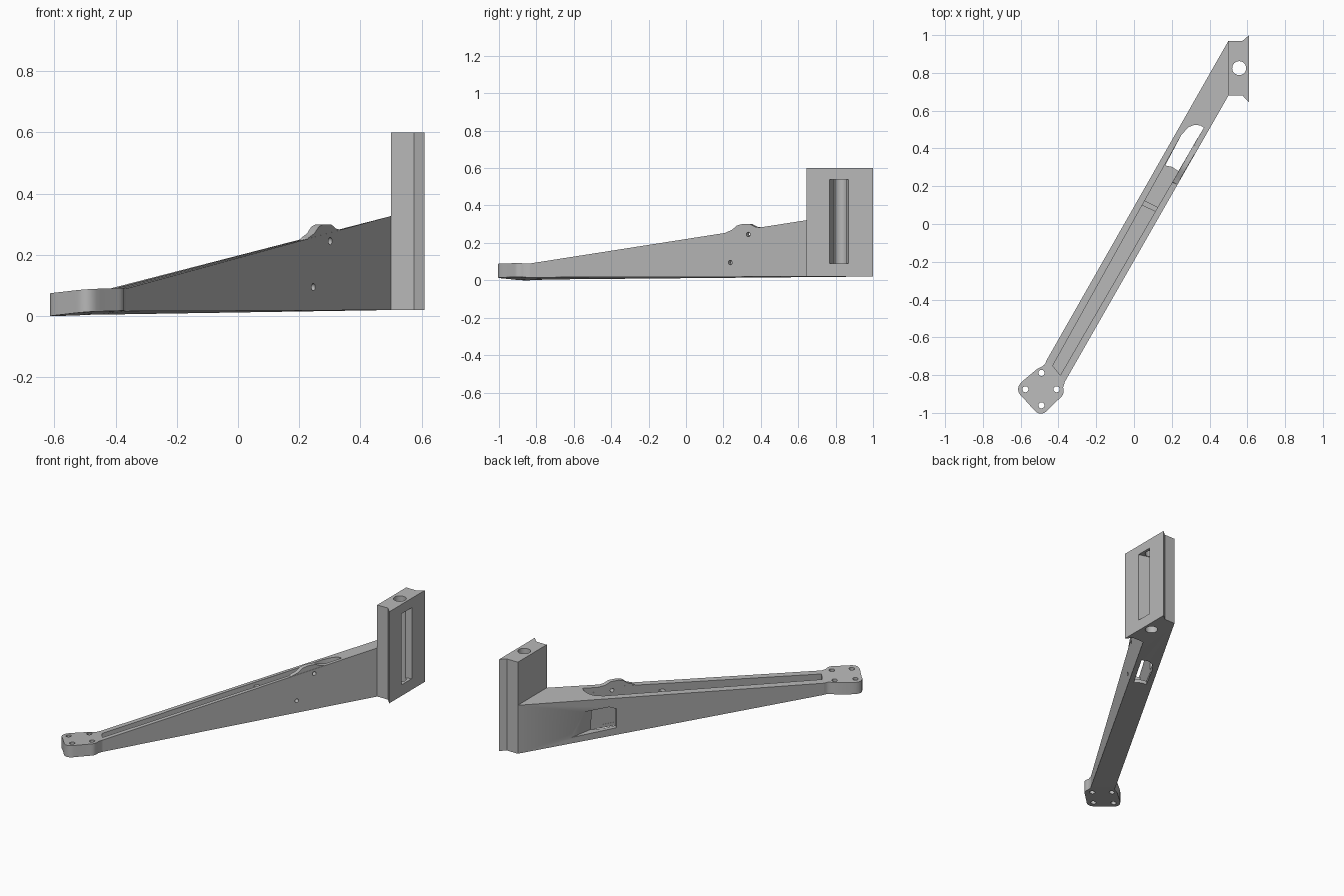
import bpy, bmesh
from math import sin, cos, pi
from mathutils import Vector

old = bpy.data.objects.get("Cube")
if old:
    bpy.data.objects.remove(old, do_unlink=True)

gray = bpy.data.materials.new("plain gray")
gray.use_nodes = True
COLOR = (0.48, 0.48, 0.48, 1)
gray.diffuse_color = COLOR
gray.node_tree.nodes["Principled BSDF"].inputs["Base Color"].default_value = COLOR

SLOPE = 1.755                                # arm direction in plan
ACROSS = Vector((SLOPE, -1, 0)).normalized() # points out of the right wall


def loft(name, ring_a, ring_b):
    """Closed solid between two matching rings of points."""
    bm = bmesh.new()
    a = [bm.verts.new(p) for p in ring_a]
    b = [bm.verts.new(p) for p in ring_b]
    bm.faces.new(a[::-1])
    bm.faces.new(b)
    for i in range(len(a)):
        j = (i + 1) % len(a)
        bm.faces.new((a[i], a[j], b[j], b[i]))
    bmesh.ops.recalc_face_normals(bm, faces=bm.faces)
    mesh = bpy.data.meshes.new(name)
    bm.to_mesh(mesh)
    bm.free()
    mesh.materials.append(gray)
    obj = bpy.data.objects.new(name, mesh)
    bpy.context.collection.objects.link(obj)
    return obj


def plan(name, outline, low, high):
    """Vertical prism; low and high are heights or functions of x, y."""
    def at(z, p):
        return (p[0], p[1], z(*p) if callable(z) else z)
    return loft(name, [at(low, p) for p in outline], [at(high, p) for p in outline])


def circle(x, y, r, n=24):
    return [(x + r * cos(2 * pi * i / n), y + r * sin(2 * pi * i / n)) for i in range(n)]


def rounded(corner, before, after, steps=7):
    """Curve from before to after, pulled toward corner."""
    a, c, b = Vector(before), Vector(corner), Vector(after)
    out = []
    for i in range(steps):
        t = i / (steps - 1)
        out.append(tuple(a * (1 - t) ** 2 + c * 2 * t * (1 - t) + b * t * t))
    return out


def cut(obj, *cutters):
    """Apply boolean cuts, then discard the cutters."""
    for c in cutters:
        c.hide_render = True
        mod = obj.modifiers.new("cut", 'BOOLEAN')
        mod.operation, mod.solver, mod.object = 'DIFFERENCE', 'EXACT', c
    dg = bpy.context.evaluated_depsgraph_get()
    dg.update()
    mesh = bpy.data.meshes.new_from_object(obj.evaluated_get(dg))
    obj.modifiers.clear()
    obj.data = mesh
    for c in cutters:
        bpy.data.objects.remove(c, do_unlink=True)


def right_wall(x, z):
    return Vector((x, SLOPE * (x - 0.11), z))


def left_wall(y, z):
    return Vector((y / SLOPE - 0.054, y, z))


def screw_hole(x, z):
    c = right_wall(x, z)
    along = Vector((1, SLOPE, 0)).normalized()
    ring = [c + along * u + Vector((0, 0, v)) for u, v in circle(0, 0, 0.012, 16)]
    return loft("hole", [p - ACROSS * 0.06 for p in ring], [p + ACROSS * 0.03 for p in ring])


# Slight roll of the arm toward the tip
def roll(x, y):
    p = Vector((x, y, 0)).dot(ACROSS)
    return 0.08 * (p - 0.09)


def tip_low(x, y):
    return 0.0155 + roll(x, y)


def tip_high(x, y):
    return 0.0895 + roll(x, y)


# Arm body
SEAM_L, SEAM_R = (-0.462, -0.72), (-0.366, -0.835)
arm = plan("arm", [SEAM_L, SEAM_R, (0.50, 0.68), (0.50, 0.97)],
           lambda x, y: 0.02 if x > 0 else tip_low(x, y),
           lambda x, y: 0.327 if x > 0 else tip_high(x, y))

# Hump on the right wall carrying the upper screw
hump_side = [(0.21, 0.20), (0.23, 0.255), (0.25, 0.27), (0.265, 0.293), (0.28, 0.30),
             (0.305, 0.30), (0.32, 0.286), (0.34, 0.281), (0.36, 0.25), (0.36, 0.20)]
hump_out = [right_wall(x, z) - ACROSS * 0.0005 for x, z in hump_side]
hump = loft("screw_hump", [p - ACROSS * 0.028 for p in hump_out], hump_out)

# Pocket, floor opening, side window and screw holes
far_end = [(0.37, 0.51), (0.352, 0.521), (0.33, 0.525), (0.31, 0.522), (0.285, 0.51), (0.25, 0.47)]
pocket = plan("pocket_cutter", [(-0.43, -0.75), (-0.39, -0.80)] + far_end, 0.04, 1)
opening = plan("opening_cutter", [(0.165, 0.31), (0.2, 0.303), (0.235, 0.28)] + far_end, -0.1, 0.9)
window = loft("window_cutter",
              [left_wall(y, z) - ACROSS * 0.01 for y, z in
               [(0.70, 0.055), (0.62, 0.2), (0.47, 0.2), (0.43, 0.18), (0.43, 0.06)]],
              [left_wall(y, z) + ACROSS * 0.06 for y, z in
               [(0.53, 0.055), (0.52, 0.2), (0.45, 0.2), (0.41, 0.18), (0.41, 0.06)]])
cut(arm, pocket, opening, window, screw_hole(0.30, 0.245), screw_hole(0.245, 0.095))
cut(hump, screw_hole(0.30, 0.245))

# Small rib bridging the pocket
plan("pocket_rib", [(0.04, 0.10), (0.125, 0.06), (0.138, 0.083), (0.055, 0.125)], 0.035, 0.19)

# Mounting pad at the tip
pad_outline = [SEAM_L]
pad_outline += rounded((-0.475, -0.752), (-0.468, -0.735), (-0.51, -0.765))
pad_outline += rounded((-0.645, -0.875), (-0.582, -0.825), (-0.585, -0.922))
pad_outline += rounded((-0.49, -1.03), (-0.532, -0.982), (-0.448, -0.975))
pad_outline += rounded((-0.365, -0.90), (-0.39, -0.92), (-0.375, -0.865))
pad_outline += [SEAM_R]
pad = plan("mounting_pad", pad_outline, tip_low, tip_high)
cut(pad, *[plan("bolt_hole", circle(x, y, 0.016), -0.1, 0.3) for x, y in
           [(-0.49, -0.788), (-0.575, -0.875), (-0.41, -0.875), (-0.49, -0.96)]])

# Upright clamp block with flared front, bore and slot
block = plan("clamp_block", [(0.50, 0.68), (0.575, 0.68), (0.61, 0.643), (0.61, 1.0),
                             (0.575, 0.97), (0.50, 0.97)], 0.02, 0.60)
bore = plan("bore_cutter", circle(0.557, 0.825, 0.037, 32), -0.1, 1)
slot = plan("slot_cutter", [(0.535, 0.79), (0.62, 0.765), (0.62, 0.873), (0.535, 0.846)], 0.09, 0.54)
cut(block, bore, slot)

# Smooth the curved walls, keep hard edges
for obj in (arm, hump, pad, block):
    bpy.ops.object.select_all(action='DESELECT')
    obj.select_set(True)
    bpy.context.view_layer.objects.active = obj
    bpy.ops.object.shade_smooth_by_angle(angle=0.5)
